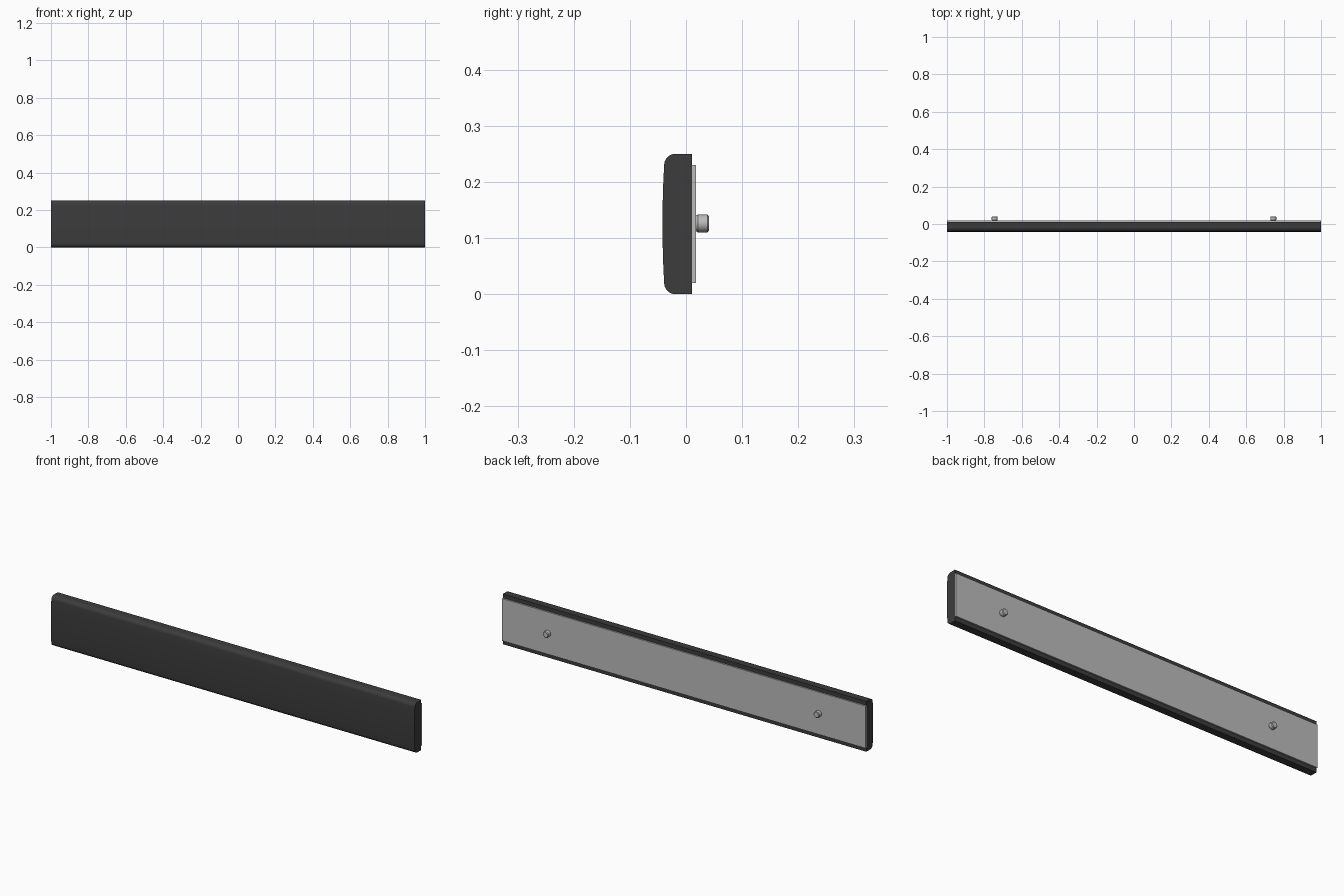
import bpy, bmesh, math
from mathutils import Matrix

if "Cube" in bpy.data.objects:
    bpy.data.objects.remove(bpy.data.objects["Cube"])

def material(name, v):
    m = bpy.data.materials.new(name)
    m.diffuse_color = (v, v, v, 1)
    m.use_nodes = True
    m.node_tree.nodes["Principled BSDF"].inputs["Base Color"].default_value = m.diffuse_color
    return m

rubber = material("dark grey", 0.045)
metal = material("light grey", 0.5)

def finish(bm, name, mat, angle=30):
    bmesh.ops.recalc_face_normals(bm, faces=bm.faces)
    me = bpy.data.meshes.new(name)
    bm.to_mesh(me)
    bm.free()
    me.materials.append(mat)
    ob = bpy.data.objects.new(name, me)
    bpy.context.collection.objects.link(ob)
    bpy.context.view_layer.objects.active = ob
    ob.select_set(True)
    bpy.ops.object.shade_smooth_by_angle(angle=math.radians(angle))
    ob.select_set(False)
    return ob

def extrude_x(name, profile, mat):
    """Sweep a (y, z) outline along the full length."""
    bm = bmesh.new()
    face = bm.faces.new([bm.verts.new((-1, y, z)) for y, z in profile])
    ext = bmesh.ops.extrude_face_region(bm, geom=[face])["geom"]
    bmesh.ops.translate(bm, vec=(2, 0, 0),
                        verts=[v for v in ext if isinstance(v, bmesh.types.BMVert)])
    return finish(bm, name, mat)

# Moulding strip: flat back, rounded edges, slightly bowed front
R, MID, BACK = 0.02, 0.125, 0.011
lower = [(-0.019 - R * math.sin(a), R - R * math.cos(a))
         for a in (math.pi / 2 * i / 6 for i in range(7))]
bow = [(-0.042 + 0.003 * (t / 0.105) ** 2, MID + t)
       for t in (-0.07, -0.035, 0, 0.035, 0.07)]
upper = [(y, 2 * MID - z) for y, z in reversed(lower)]
extrude_x("moulding_strip", [(BACK, 0)] + lower + bow + upper + [(BACK, 2 * MID)], rubber)

# Backing plate
extrude_x("backing_plate", [(BACK, 0.02), (0.018, 0.02), (0.018, 0.23), (BACK, 0.23)], metal)

# Mounting studs with chamfered ends
for side, x in (("left", -0.745), ("right", 0.745)):
    bm = bmesh.new()
    rings = []
    for y, r in ((0.017, 0.013), (0.021, 0.016), (0.038, 0.016), (0.041, 0.013)):
        rings.append([bm.verts.new((x + r * math.cos(a), y, 0.126 + r * math.sin(a)))
                      for a in (math.tau * i / 12 for i in range(12))])
    for a, b in zip(rings, rings[1:]):
        for i in range(12):
            j = (i + 1) % 12
            bm.faces.new((a[i], a[j], b[j], b[i]))
    bm.faces.new(rings[0])
    bm.faces.new(rings[-1])
    finish(bm, side + "_mounting_stud", metal, 35)
